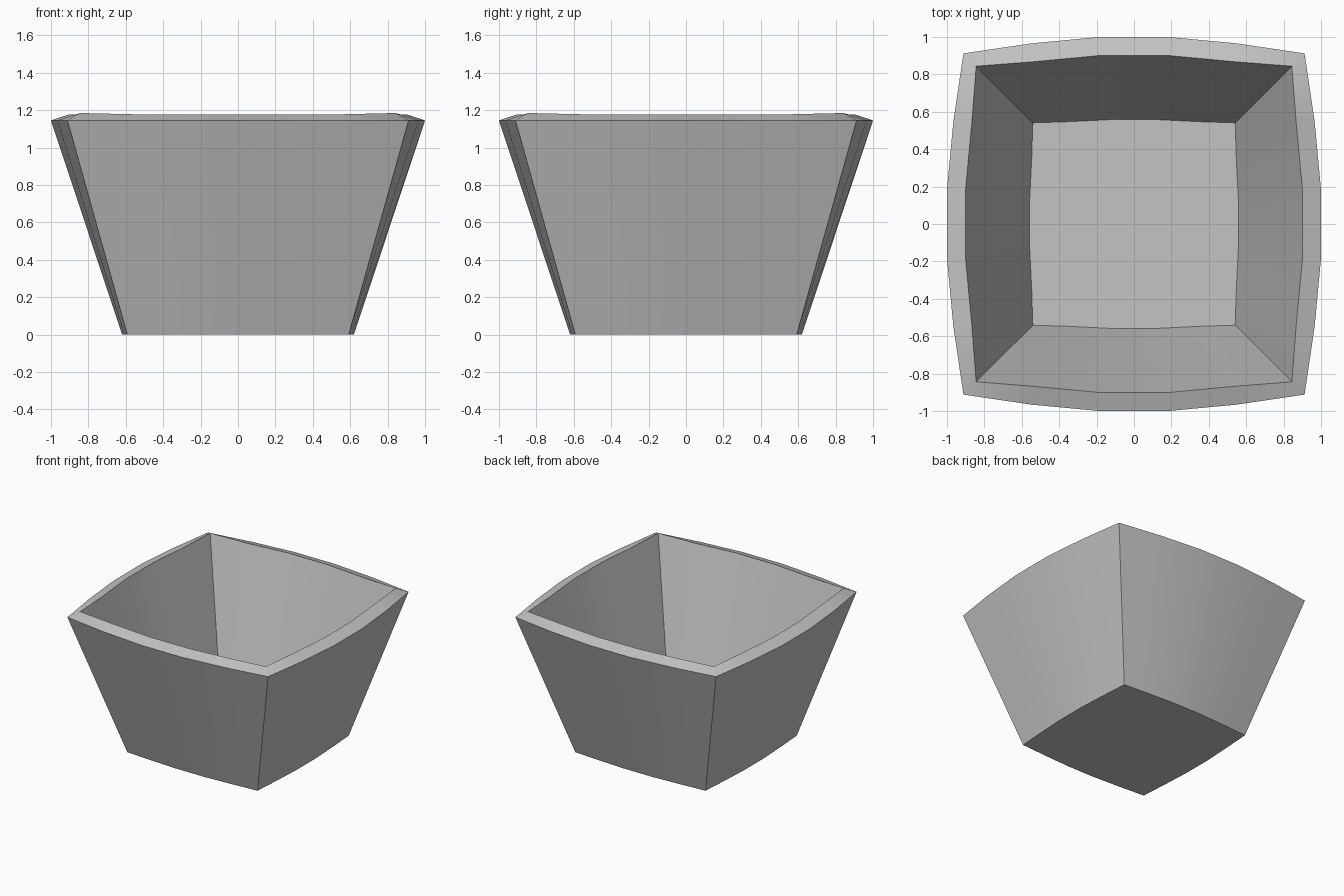
import bpy, bmesh, math

if "Cube" in bpy.data.objects:
    bpy.data.objects.remove(bpy.data.objects["Cube"])

HEIGHT = 1.145
THICKNESS = 0.104

# One bowed side as fractions (along, outwards), left to right; the last corner belongs to the next side
def bowed_square(corner, second, middle):
    side = [(-corner, corner), (-corner * 0.6, second), (-corner * 0.2, middle),
            (corner * 0.2, middle), (corner * 0.6, second)]
    pts = []
    for k in range(4):
        a = k * math.pi / 2
        c, s = round(math.cos(a)), round(math.sin(a))
        for u, v in side:
            x, y = u, -v                      # front side, running left to right
            pts.append((x * c - y * s, x * s + y * c))
    return pts

# Outer shell: bottom plate and four bowed, flaring walls
bm = bmesh.new()
base = [bm.verts.new((x, y, 0)) for x, y in bowed_square(0.592, 0.608, 0.62)]
rim = [bm.verts.new((x, y, HEIGHT)) for x, y in bowed_square(0.912, 0.966, 1.0)]
n = len(base)
for i in range(n):
    j = (i + 1) % n
    bm.faces.new((base[i], base[j], rim[j], rim[i]))
bm.faces.new(base[::-1])
bm.normal_update()

mesh = bpy.data.meshes.new("square_pot")
bm.to_mesh(mesh)
bm.free()
pot = bpy.data.objects.new("square_pot", mesh)
bpy.context.collection.objects.link(pot)

# Wall thickness, inwards, which also gives the tilted rim
solid = pot.modifiers.new("wall_thickness", 'SOLIDIFY')
solid.thickness = THICKNESS
solid.offset = -1
solid.use_even_offset = False
solid.use_rim = True

bpy.context.view_layer.objects.active = pot
pot.select_set(True)
bpy.ops.object.modifier_apply(modifier=solid.name)
bpy.ops.object.shade_smooth_by_angle(angle=math.radians(30))

# Plain grey
grey = bpy.data.materials.new("plain grey")
grey.diffuse_color = (0.55, 0.55, 0.55, 1)
grey.use_nodes = True
grey.node_tree.nodes["Principled BSDF"].inputs["Base Color"].default_value = grey.diffuse_color
pot.data.materials.append(grey)
